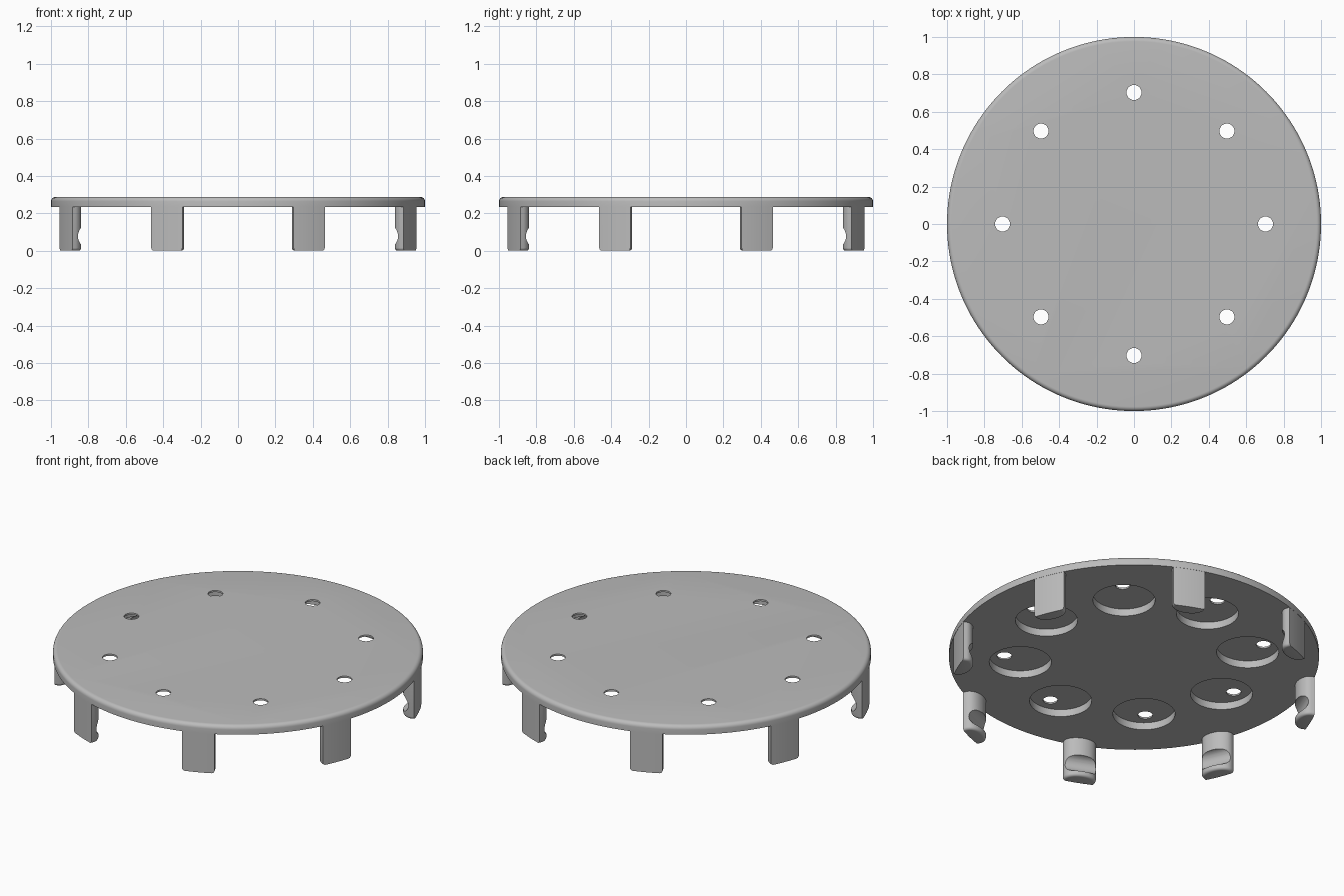
import bpy, bmesh, math
from mathutils import Matrix, Vector

if "Cube" in bpy.data.objects:
    bpy.data.objects.remove(bpy.data.objects["Cube"], do_unlink=True)

COUNT = 8
STEP = math.tau / COUNT
PLATE_BOTTOM, PLATE_TOP, FILLET = 0.235, 0.288, 0.024

grey = bpy.data.materials.new("plain grey")
grey.use_nodes = True
grey.diffuse_color = (0.5, 0.5, 0.5, 1)
grey.node_tree.nodes["Principled BSDF"].inputs["Base Color"].default_value = (0.5, 0.5, 0.5, 1)


def make_object(name, bm):
    bmesh.ops.recalc_face_normals(bm, faces=bm.faces)
    mesh = bpy.data.meshes.new(name)
    bm.to_mesh(mesh)
    bm.free()
    mesh.materials.append(grey)
    obj = bpy.data.objects.new(name, mesh)
    bpy.context.collection.objects.link(obj)
    return obj


def add_cylinder(bm, radius, depth, centre, turn=Matrix(), segments=64):
    bmesh.ops.create_cone(bm, cap_ends=True, segments=segments, radius1=radius, radius2=radius,
                          depth=depth, matrix=Matrix.Translation(centre) @ turn)


def activate(obj):
    bpy.ops.object.select_all(action="DESELECT")
    obj.select_set(True)
    bpy.context.view_layer.objects.active = obj


def cut(obj, cutter):
    mod = obj.modifiers.new("cut", "BOOLEAN")
    mod.operation, mod.solver, mod.object = "DIFFERENCE", "EXACT", cutter
    activate(obj)
    bpy.ops.object.modifier_apply(modifier=mod.name)
    bpy.data.objects.remove(cutter, do_unlink=True)


def smooth(obj):
    activate(obj)
    bpy.ops.object.shade_smooth_by_angle(angle=math.radians(30))


# Round plate with a rounded upper rim
bm = bmesh.new()
add_cylinder(bm, 1, PLATE_TOP - PLATE_BOTTOM, (0, 0, (PLATE_TOP + PLATE_BOTTOM) / 2), segments=160)
rim = [e for e in bm.edges if all(v.co.z > PLATE_TOP - 0.001 for v in e.verts)]
bmesh.ops.bevel(bm, geom=rim, offset=FILLET, segments=6, profile=0.5, affect="EDGES")
plate = make_object("plate", bm)

# Wide round pockets underneath, then small through holes near their outer edges
for radius, ring, low, high in ((0.168, 0.617, 0.1, 0.278), (0.04, 0.703, 0.1, 0.4)):
    bm = bmesh.new()
    for i in range(COUNT):
        a = i * STEP
        add_cylinder(bm, radius, high - low,
                     (ring * math.cos(a), ring * math.sin(a), (low + high) / 2))
    cut(plate, make_object("hole_cutter", bm))
smooth(plate)

# Leg: flush outer arc, short straight sides, bulging inner face
HALF, OUTER, SHOULDER, BULGE = 0.09, 0.999, 0.978, 0.06
half_angle = math.asin(HALF)
outline = []
for i in range(9):
    a = half_angle * (i / 4 - 1)
    outline.append((OUTER * math.cos(a), OUTER * math.sin(a)))
for i in range(25):
    a = math.pi * i / 24
    outline.append((SHOULDER - BULGE * math.sin(a), HALF * math.cos(a)))

bm = bmesh.new()
base = bm.faces.new([bm.verts.new((x, y, 0)) for x, y in outline])
top = bmesh.ops.extrude_face_region(bm, geom=[base])["geom"]
for v in top:
    if isinstance(v, bmesh.types.BMVert):
        v.co.z = PLATE_BOTTOM + 0.015
bmesh.ops.recalc_face_normals(bm, faces=bm.faces)
# Round the lower edge, except on the outer arc
lower = [e for e in bm.edges if all(v.co.z < 0.001 for v in e.verts)
         and not all(v.co.xy.length > OUTER - 0.002 for v in e.verts)]
bmesh.ops.bevel(bm, geom=lower, offset=0.016, segments=4, profile=0.5, affect="EDGES")
leg = make_object("leg", bm)

# Scooped groove across the inner face
bm = bmesh.new()
add_cylinder(bm, 0.05, 0.4, (0.912, 0, 0.078), Matrix.Rotation(math.pi / 2, 4, "X"), 48)
cut(leg, make_object("groove_cutter", bm))
smooth(leg)

# Ring of legs set midway between the holes
for i in range(COUNT):
    part = leg if i == 0 else leg.copy()
    if i:
        bpy.context.collection.objects.link(part)
    part.name = f"leg_{i + 1}"
    part.rotation_euler.z = (i + 0.5) * STEP
